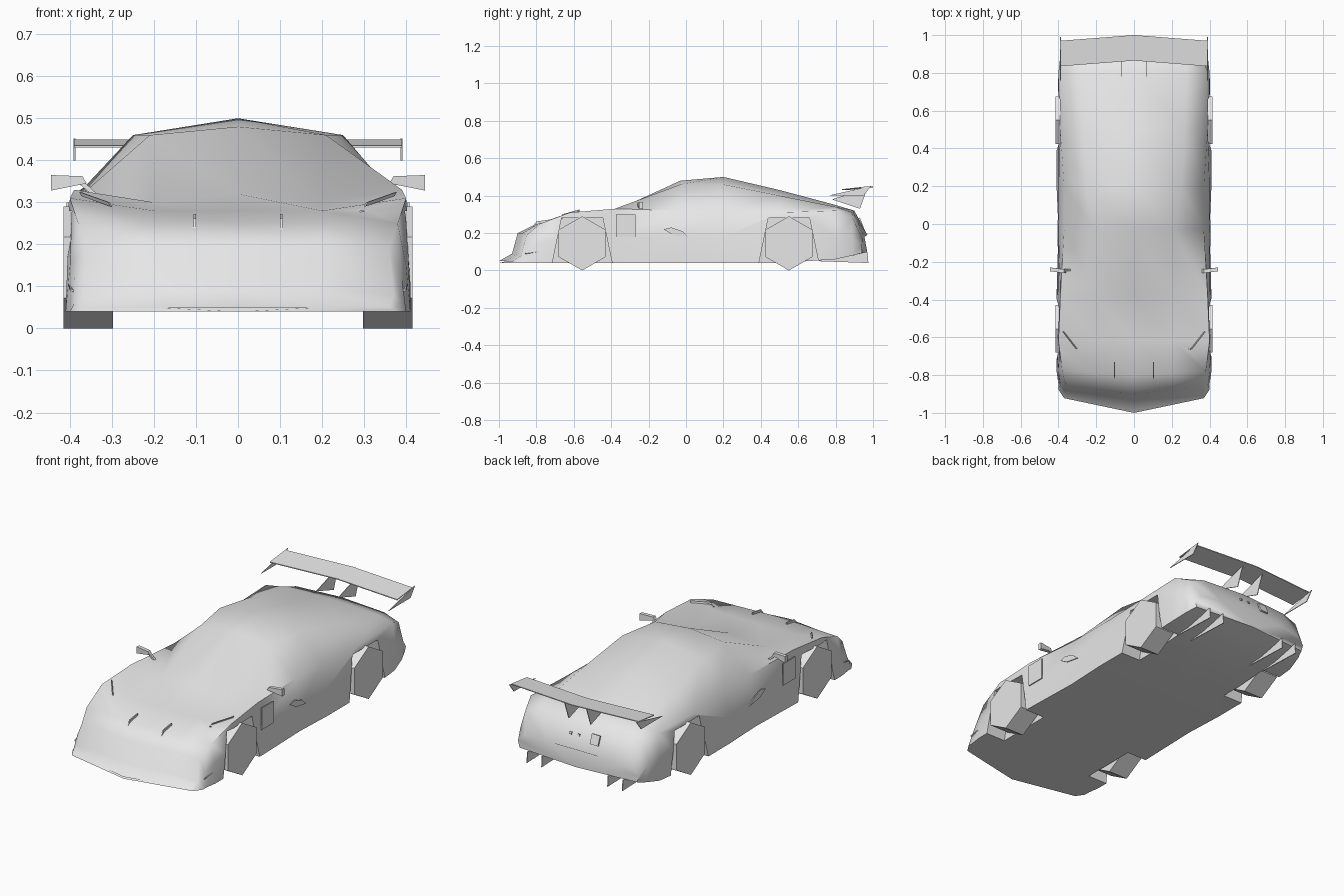
import bpy
import bmesh
import math
from mathutils import Vector

cube = bpy.data.objects.get("Cube")
if cube:
    bpy.data.objects.remove(cube, do_unlink=True)

paint = bpy.data.materials.new("light grey")
paint.use_nodes = True
grey = (0.8, 0.8, 0.8, 1)
paint.diffuse_color = grey
paint.node_tree.nodes["Principled BSDF"].inputs["Base Color"].default_value = grey


def add_object(name, bm):
    """Turn a bmesh into a painted object in the scene."""
    bmesh.ops.recalc_face_normals(bm, faces=bm.faces)
    mesh = bpy.data.meshes.new(name)
    bm.to_mesh(mesh)
    bm.free()
    mesh.materials.append(paint)
    obj = bpy.data.objects.new(name, mesh)
    bpy.context.scene.collection.objects.link(obj)
    return obj


def prism(name, outline, offset):
    """Extrude a 3D outline along an offset vector."""
    bm = bmesh.new()
    near = [bm.verts.new(p) for p in outline]
    far = [bm.verts.new(Vector(p) + Vector(offset)) for p in outline]
    bm.faces.new(near)
    bm.faces.new(far)
    count = len(outline)
    for i in range(count):
        j = (i + 1) % count
        bm.faces.new((near[i], near[j], far[j], far[i]))
    return add_object(name, bm)


def side_pair(name, outline, offset):
    """Build the same prism on the left (+x) and the right (-x)."""
    pair = []
    for label, s in (("left", 1), ("right", -1)):
        points = [(s * x, y, z) for x, y, z in outline]
        shift = (s * offset[0], offset[1], offset[2])
        pair.append(prism(label + "_" + name, points, shift))
    return pair


def upright(x, profile):
    """Place a (y, z) profile in the plane at the given x."""
    return [(x, y, z) for y, z in profile]


# Body stations: centre y, side y, sill x, flank x, flank z,
# shoulder x, shoulder z, roof edge x, roof edge z, centre z
STATIONS = [
    (-1, -.92, .37, .37, .045, .36, .05, .2, .05, .05),
    (-.93, -.88, .4, .39, .06, .37, .08, .2, .09, .09),
    (-.9, -.85, .4, .39, .12, .36, .19, .2, .2, .2),
    (-.8, -.78, .41, .4, .15, .38, .25, .2, .25, .25),
    (-.62, -.62, .41, .41, .18, .4, .31, .2, .28, .28),
    (-.38, -.38, .41, .4, .18, .39, .33, .2, .3, .32),
    (-.03, -.03, .4, .4, .18, .37, .32, .21, .46, .48),
    (.2, .2, .41, .4, .18, .37, .32, .25, .46, .5),
    (.5, .5, .41, .4, .18, .39, .31, .27, .4, .43),
    (.8, .8, .4, .4, .18, .39, .32, .28, .34, .35),
    (.9, .89, .38, .39, .18, .36, .28, .27, .31, .32),
    (.97, .94, .36, .37, .13, .33, .17, .2, .18, .19),
]


def body_ring(bm, station):
    yc, ys, sill, flank, zf, shoulder, zs, roof, zr, zc = station
    floor = .04 + max(0, yc - .7) * .2
    half = [(sill, floor), (flank, zf), (shoulder, zs), (roof, zr)]
    mirrored = [(-x, z) for x, z in reversed(half)]
    section = [(0, floor)] + half + [(0, zc)] + mirrored
    return [bm.verts.new((x, yc + (ys - yc) * abs(x) / .38, z))
            for x, z in section]


# Lofted body shell
bm = bmesh.new()
rings = [body_ring(bm, s) for s in STATIONS]
for a, b in zip(rings, rings[1:]):
    for i in range(len(a)):
        j = (i + 1) % len(a)
        bm.faces.new((a[i], a[j], b[j], b[i]))
bm.faces.new(rings[0])
bm.faces.new(rings[-1])
body = add_object("body", bm)

# Wheels and the arches cut around them
ARCH = [(-.17, -.1), (-.16, .04), (-.11, .28), (.11, .28), (.16, .04), (.17, -.1)]
RADIUS = .145
for axle, axle_y in (("front", -.555), ("rear", .55)):
    arch = upright(.29, [(axle_y + y, z) for y, z in ARCH])
    for cutter in side_pair(axle + "_arch_cutter", arch, (.3, 0, 0)):
        cut = body.modifiers.new("arch", "BOOLEAN")
        cut.object = cutter
        cut.operation = "DIFFERENCE"
        cut.solver = "EXACT"
        cutter.hide_render = True
        cutter.hide_set(True)
    hexagon = [(axle_y + RADIUS * math.sin(math.pi * k / 3),
                RADIUS + RADIUS * math.cos(math.pi * k / 3)) for k in range(6)]
    side_pair(axle + "_wheel", upright(.297, hexagon), (.118, 0, 0))

# Apply the arch cuts, then remove the cutters
bpy.context.view_layer.update()
cut_mesh = bpy.data.meshes.new_from_object(
    body.evaluated_get(bpy.context.evaluated_depsgraph_get()))
body.modifiers.clear()
body.data = cut_mesh
for obj in list(bpy.data.objects):
    if obj.name.endswith("arch_cutter"):
        bpy.data.objects.remove(obj, do_unlink=True)
bpy.ops.object.select_all(action="DESELECT")
body.select_set(True)
bpy.context.view_layer.objects.active = body
bpy.ops.object.shade_smooth_by_angle(angle=math.radians(62))

# Rear wing, swept from the middle to the tips
bm = bmesh.new()
spans = []
for x, lead, trail in ((-.39, .835, .97), (0, .865, 1), (.39, .835, .97)):
    blade = [(lead, .43), (trail, .445), (trail, .45), (lead, .435)]
    spans.append([bm.verts.new(p) for p in upright(x, blade)])
for a, b in zip(spans, spans[1:]):
    for i in range(4):
        j = (i + 1) % 4
        bm.faces.new((a[i], a[j], b[j], b[i]))
bm.faces.new(spans[0])
bm.faces.new(spans[-1])
add_object("rear_wing", bm)
side_pair("wing_endplate", upright(.387, [(.76, .4), (.99, .452), (.95, .4)]), (.004, 0, 0))
side_pair("wing_support", upright(.065, [(.78, .38), (.97, .44), (.93, .33)]), (.004, 0, 0))

# Diffuser fins under the tail
for place, x in (("inner", .2), ("outer", .29)):
    fin = [(.7, .05), (.97, .1), (.975, .04)]
    side_pair(place + "_diffuser_fin", upright(x, fin), (.004, 0, 0))

# Door mirrors on angled stalks
side_pair("mirror", [(.36, -.26, .345), (.445, -.25, .328), (.445, -.25, .365),
                     (.37, -.26, .362)], (0, .02, 0))
side_pair("mirror_stalk", [(.335, -.25, .32), (.35, -.25, .32), (.385, -.25, .35),
                           (.37, -.25, .352)], (0, .012, 0))

# Side vent panels behind the front wheels, and door intakes
panel = [(-.375, .18), (-.27, .18), (-.27, .3), (-.375, .3)]
side_pair("vent_panel", upright(.402, panel), (.006, 0, 0))
intake = [(-.12, .22), (-.07, .19), (.02, .175), (-.02, .21), (-.08, .23)]
side_pair("door_intake", upright(.4, intake), (.005, 0, 0))

# Headlight blades, bonnet fins and front canards
side_pair("headlight_blade", [(.3, -.66, .29), (.37, -.57, .315), (.375, -.57, .325),
                              (.305, -.66, .3)], (.003, -.003, 0))
side_pair("bonnet_fin", upright(.1, [(-.82, .235), (-.73, .25), (-.73, .272), (-.8, .262)]),
          (.006, 0, 0))
side_pair("front_canard", [(.36, -.86, .075), (.4, -.86, .09), (.405, -.75, .105),
                           (.37, -.75, .09)], (0, 0, .005))

# Tail panel and two small studs
for name, x, size in (("tail_panel", -.1, .025), ("middle_stud", 0, .006),
                      ("side_stud", .05, .006)):
    square = [(x + size * a, .932 - .4 * size * b, .255 + size * b)
              for a, b in ((-1, -1), (1, -1), (1, 1), (-1, 1))]
    prism(name, square, (0, .008, .003))
